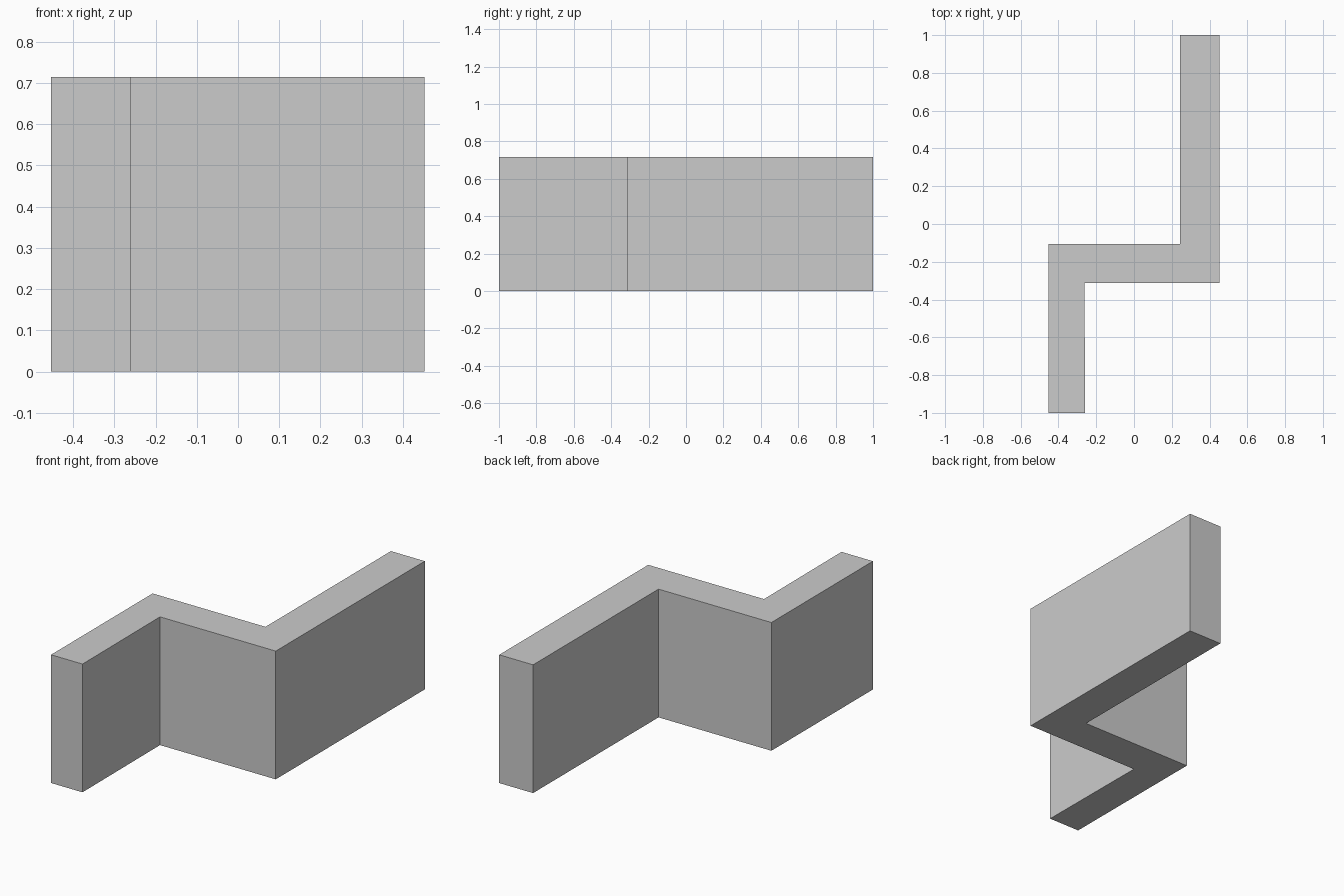
import bpy
import bmesh

HEIGHT = 0.715

cube = bpy.data.objects.get("Cube")
if cube:
    bpy.data.objects.remove(cube, do_unlink=True)

# Plain grey finish
grey = bpy.data.materials.new("light_grey")
grey.use_nodes = True
color = (0.6, 0.6, 0.6, 1.0)
grey.diffuse_color = color
grey.node_tree.nodes["Principled BSDF"].inputs["Base Color"].default_value = color

# Floor plan of the zigzag wall, counter-clockwise
plan = [
    (-0.453, -1.0), (-0.259, -1.0), (-0.262, -0.313), (0.452, -0.313),
    (0.452, 1.0), (0.243, 1.0), (0.243, -0.105), (-0.453, -0.105),
]

# Raise the plan into a solid wall
bm = bmesh.new()
base = bm.faces.new([bm.verts.new((x, y, 0)) for x, y in plan])
raised = bmesh.ops.extrude_face_region(bm, geom=[base], use_keep_orig=True)
top = [v for v in raised["geom"] if isinstance(v, bmesh.types.BMVert)]
bmesh.ops.translate(bm, verts=top, vec=(0, 0, HEIGHT))
bmesh.ops.recalc_face_normals(bm, faces=bm.faces)

mesh = bpy.data.meshes.new("zigzag_wall")
bm.to_mesh(mesh)
bm.free()
mesh.materials.append(grey)
wall = bpy.data.objects.new("zigzag_wall", mesh)
bpy.context.collection.objects.link(wall)
